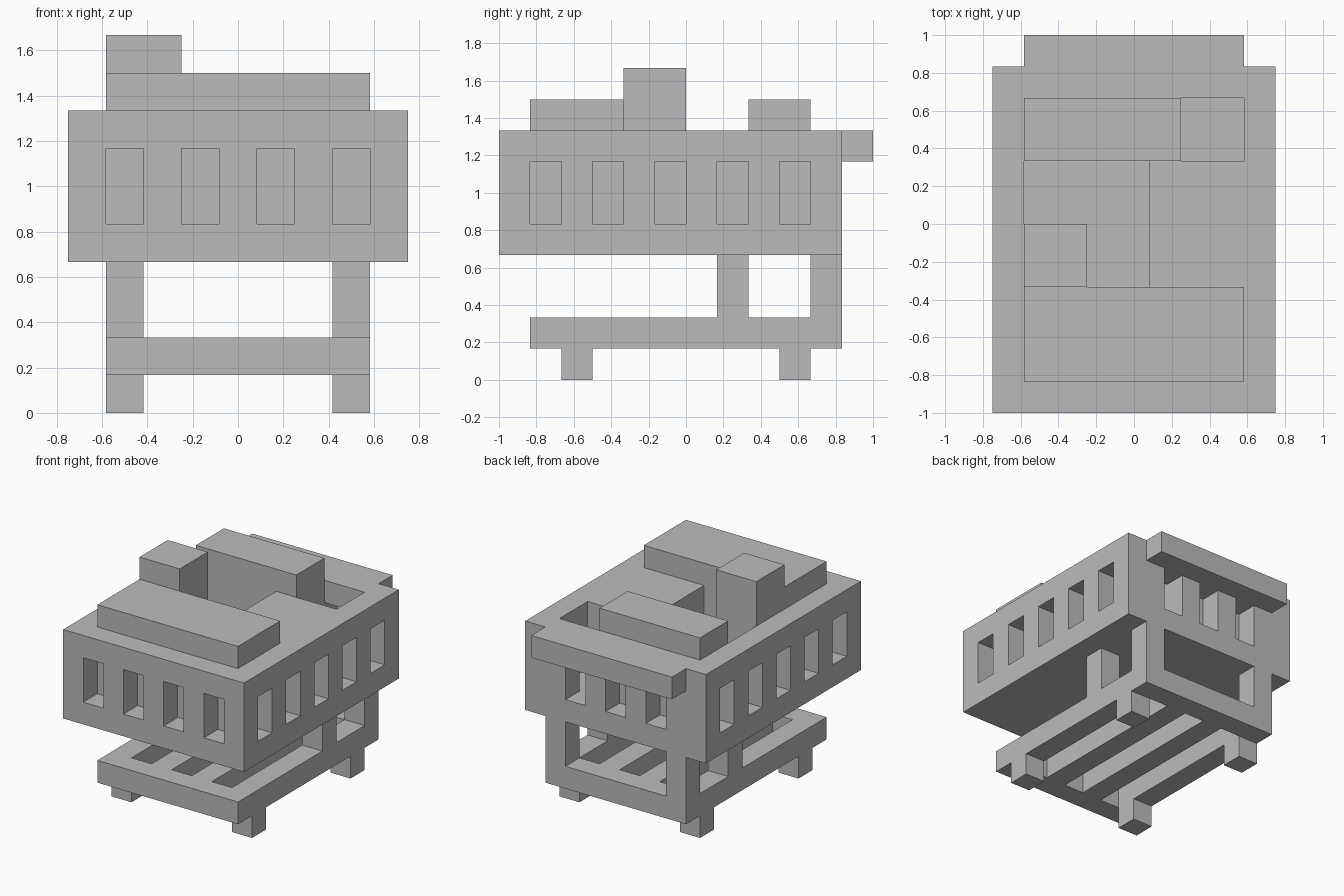
import bpy
import bmesh
from itertools import product

cube = bpy.data.objects.get("Cube")
if cube:
    bpy.data.objects.remove(cube, do_unlink=True)

U = 1 / 6  # size of one block

grey = bpy.data.materials.new("plain grey")
grey.use_nodes = True
COLOUR = (0.5, 0.5, 0.5, 1)
grey.diffuse_color = COLOUR
grey.node_tree.nodes["Principled BSDF"].inputs["Base Color"].default_value = COLOUR


def cells(box):
    """Block cells filled by a box given as x, y and z ranges."""
    return set(product(*(range(lo, hi) for lo, hi in box)))


def part(name, solids, cuts=()):
    """Blocky solid: union of boxes minus cut boxes, with flat clean faces."""
    filled = set().union(*map(cells, solids)).difference(*map(cells, cuts))
    bm = bmesh.new()
    corners = {}

    def corner(p):
        if p not in corners:
            x, y, z = p
            corners[p] = bm.verts.new(((x - 4.5) * U, y * U, z * U))
        return corners[p]

    for cell in filled:
        for axis, side in product(range(3), (0, 1)):
            neighbour = list(cell)
            neighbour[axis] += 2 * side - 1
            if tuple(neighbour) in filled:
                continue
            ring = []
            for i, j in ((0, 0), (1, 0), (1, 1), (0, 1)):
                p = list(cell)
                p[axis] += side
                p[(axis + 1) % 3] += i
                p[(axis + 2) % 3] += j
                ring.append(corner(tuple(p)))
            bm.faces.new(ring if side else ring[::-1])
    bmesh.ops.dissolve_limit(bm, angle_limit=0.01, verts=bm.verts[:], edges=bm.edges[:])
    mesh = bpy.data.meshes.new(name)
    bm.to_mesh(mesh)
    bm.free()
    mesh.materials.append(grey)
    obj = bpy.data.objects.new(name, mesh)
    bpy.context.collection.objects.link(obj)


# Basket: open box with a back lip, cavity and window slots
SLOT_Z = (5, 7)
front_slots = [((x, x + 1), (-6, -5), SLOT_Z) for x in (1, 3, 5, 7)]
back_slots = [((x, x + 1), (4, 5), SLOT_Z) for x in (2, 4, 6)]
side_slots = [(wall, (y, y + 1), SLOT_Z)
              for wall in ((0, 1), (8, 9)) for y in range(-5, 4, 2)]
part("basket",
     [((0, 9), (-6, 5), (4, 8)), ((1, 8), (5, 6), (7, 8))],
     [((1, 8), (-5, 4), (5, 8))] + front_slots + back_slots + side_slots)

# Blocks packed inside the basket
part("front_load", [((1, 8), (-5, -2), (5, 9))])
part("back_load", [((1, 6), (2, 4), (5, 9))])
part("low_load", [((5, 8), (-2, 2), (5, 8))])
part("tall_load", [((1, 3), (-2, 0), (5, 10))])

# Slatted lower deck
part("slatted_deck", [((1, 8), (-5, 5), (1, 2))],
     [((x, x + 1), (-4, 4), (1, 2)) for x in (2, 4, 6)])

# Posts and feet on both sides
for side, x in (("right", 1), ("left", 7)):
    span = (x, x + 1)
    part(side + "_back_post", [(span, (4, 5), (2, 4))])
    part(side + "_middle_post", [(span, (1, 2), (2, 4))])
    part(side + "_front_foot", [(span, (-4, -3), (0, 1))])
    part(side + "_back_foot", [(span, (3, 4), (0, 1))])
